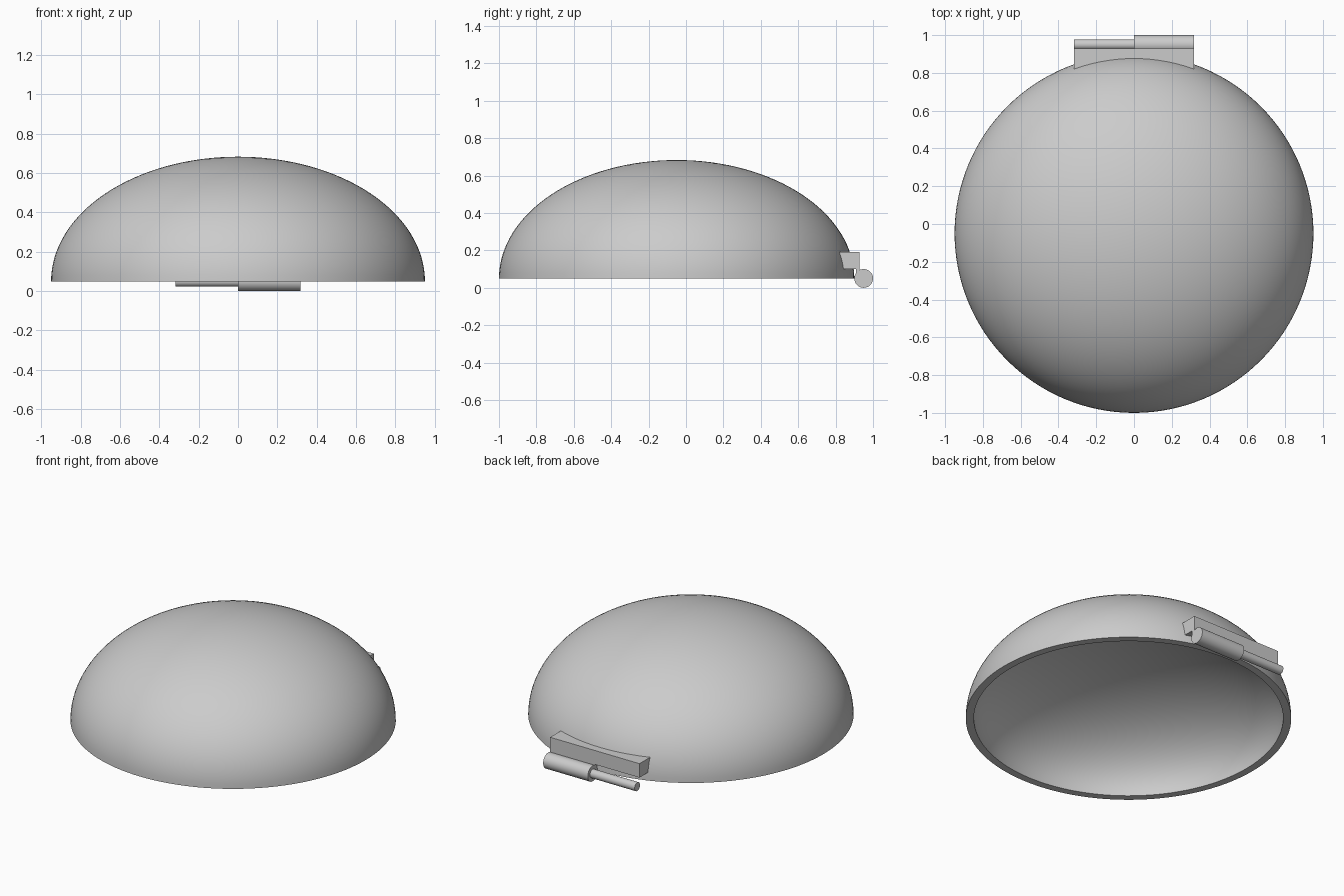
import bpy, bmesh, math
from mathutils import Matrix

cube = bpy.data.objects.get("Cube")
if cube:
    bpy.data.objects.remove(cube, do_unlink=True)

GREY = (0.6, 0.6, 0.6, 1.0)
mat = bpy.data.materials.new("plain grey")
mat.use_nodes = True
mat.diffuse_color = GREY
mat.node_tree.nodes["Principled BSDF"].inputs["Base Color"].default_value = GREY

RADIUS, HEIGHT = 0.95, 0.633
INNER_RADIUS, INNER_HEIGHT = 0.903, 0.45
CENTRE_Y, BASE_Z = -0.05, 0.05
HALF_WIDTH = 0.318
BLOCK_BACK, BLOCK_TOP, BLOCK_BOTTOM = 0.928, 0.19, 0.1


def add_object(name, bm, angle=40):
    bmesh.ops.recalc_face_normals(bm, faces=bm.faces[:])
    mesh = bpy.data.meshes.new(name)
    bm.to_mesh(mesh)
    bm.free()
    mesh.materials.append(mat)
    obj = bpy.data.objects.new(name, mesh)
    bpy.context.collection.objects.link(obj)
    bpy.ops.object.select_all(action="DESELECT")
    obj.select_set(True)
    bpy.context.view_layer.objects.active = obj
    bpy.ops.object.shade_smooth_by_angle(angle=math.radians(angle))


def dome_back(x, z):
    """Depth of the outer dome surface at its back side."""
    ring = RADIUS * math.sqrt(1 - ((z - BASE_Z) / HEIGHT) ** 2)
    return CENTRE_Y + math.sqrt(ring ** 2 - x ** 2)


# Hollow dome: outer and shallower inner quarter ellipses spun into one shell
bm = bmesh.new()
steps = 32
angles = [math.pi / 2 * i / steps for i in range(steps + 1)]
profile = [(RADIUS * math.cos(a), HEIGHT * math.sin(a)) for a in angles]
profile += [(INNER_RADIUS * math.cos(a), INNER_HEIGHT * math.sin(a))
            for a in reversed(angles)]
verts = [bm.verts.new((r, CENTRE_Y, BASE_Z + h)) for r, h in profile]
edges = [bm.edges.new((verts[i], verts[(i + 1) % len(verts)]))
         for i in range(len(verts)) if i != steps]
bmesh.ops.spin(bm, geom=verts + edges, cent=(0, CENTRE_Y, 0), axis=(0, 0, 1),
               angle=math.tau, steps=128, use_duplicate=False)
bmesh.ops.remove_doubles(bm, verts=bm.verts[:], dist=0.0001)
add_object("dome_shell", bm)

# Hinge block: straight back, inner side curved to follow the dome
bm = bmesh.new()
sections = []
count = 24
for i in range(count + 1):
    x = HALF_WIDTH * (2 * i / count - 1)
    outline = [(dome_back(x, BLOCK_TOP) - 0.004, BLOCK_TOP), (BLOCK_BACK, BLOCK_TOP),
               (BLOCK_BACK, BLOCK_BOTTOM), (dome_back(x, BLOCK_BOTTOM) - 0.004, BLOCK_BOTTOM)]
    sections.append([bm.verts.new((x, y, z)) for y, z in outline])
for a, b in zip(sections, sections[1:]):
    for k in range(4):
        n = (k + 1) % 4
        bm.faces.new((a[k], a[n], b[n], b[k]))
bm.faces.new(sections[0])
bm.faces.new(sections[-1])
add_object("hinge_block", bm, 30)

# Narrow web joining the block to the barrel
bm = bmesh.new()
web_depth, web_height = 0.02, 0.045
bmesh.ops.create_cube(bm, size=1, matrix=Matrix.Translation(
    (HALF_WIDTH / 2, BLOCK_BACK - web_depth / 2, BLOCK_BOTTOM + 0.005 - web_height / 2))
    @ Matrix.Diagonal((HALF_WIDTH, web_depth, web_height, 1)))
add_object("hinge_web", bm)


# Hinge barrel and thinner pin on one axis
def rod(name, radius, x_mid):
    bm = bmesh.new()
    place = Matrix.Translation((x_mid, 0.95, 0.05)) @ Matrix.Rotation(math.pi / 2, 4, "Y")
    bmesh.ops.create_cone(bm, cap_ends=True, segments=48, radius1=radius,
                          radius2=radius, depth=HALF_WIDTH, matrix=place)
    add_object(name, bm)


rod("hinge_barrel", 0.05, HALF_WIDTH / 2)
rod("hinge_pin", 0.0275, -HALF_WIDTH / 2)
